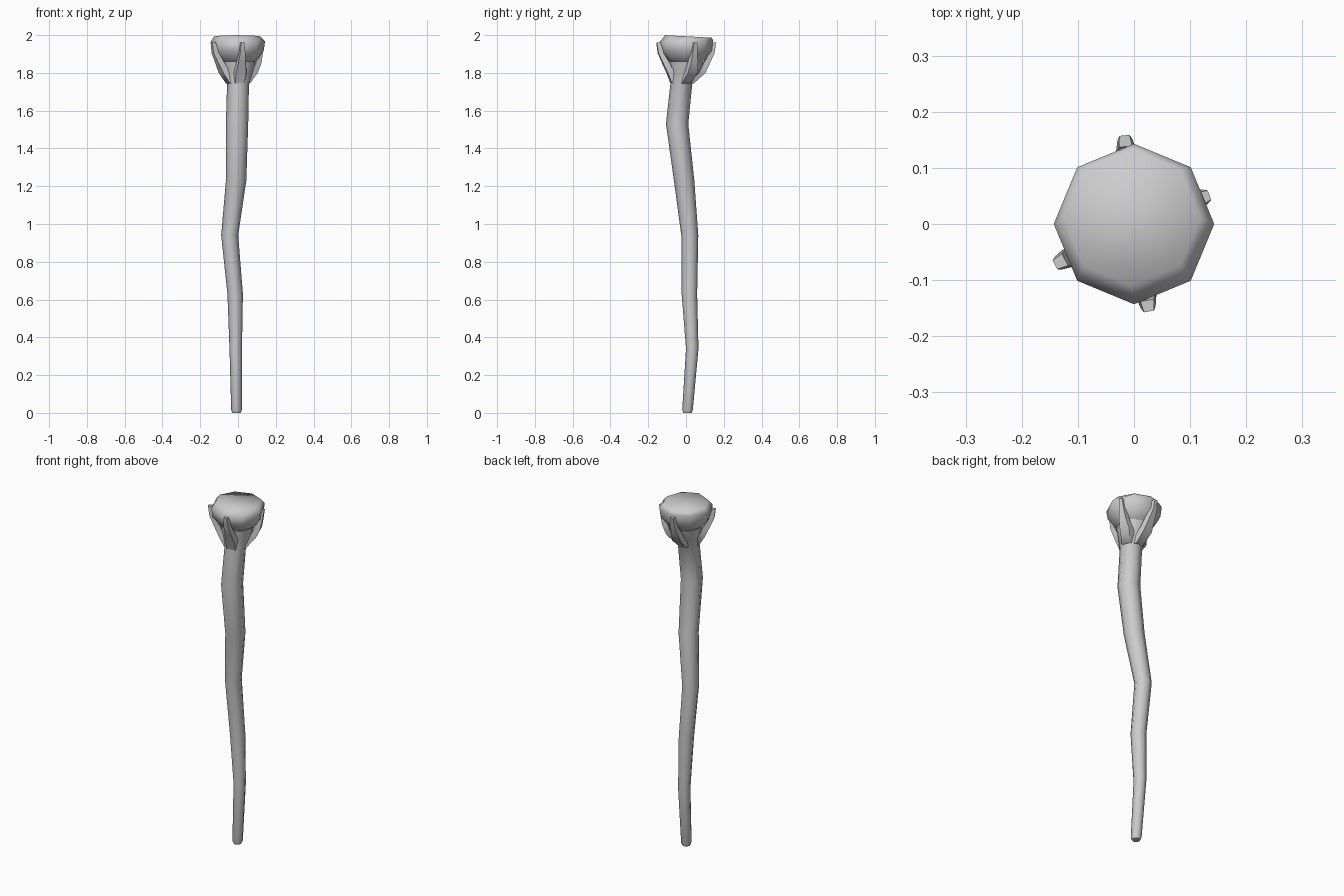
import bpy, bmesh, math
from mathutils import Vector

if "Cube" in bpy.data.objects:
    bpy.data.objects.remove(bpy.data.objects["Cube"])


def finish(name, bm, angle):
    bmesh.ops.recalc_face_normals(bm, faces=bm.faces[:])
    me = bpy.data.meshes.new(name)
    bm.to_mesh(me)
    bm.free()
    ob = bpy.data.objects.new(name, me)
    bpy.context.collection.objects.link(ob)
    bpy.ops.object.select_all(action='DESELECT')
    ob.select_set(True)
    bpy.context.view_layer.objects.active = ob
    bpy.ops.object.shade_smooth_by_angle(angle=math.radians(angle))
    return ob


def skin(bm, loops):
    """Bridge successive point loops and cap both ends."""
    rings = [[bm.verts.new(p) for p in loop] for loop in loops]
    n = len(rings[0])
    for a, b in zip(rings, rings[1:]):
        for i in range(n):
            j = (i + 1) % n
            bm.faces.new((a[i], a[j], b[j], b[i]))
    bm.faces.new(rings[0][::-1])
    bm.faces.new(rings[-1])


def ring(x, y, z, r, n=8, tilt=0.0):
    return [(x + r * math.cos(math.tau * i / n),
             y + r * math.sin(math.tau * i / n),
             z + tilt * r * math.sin(math.tau * i / n)) for i in range(n)]


# Crooked shaft, widening upwards into a shallow cup
path = [(-.008, .008, 0, .022), (-.008, .008, .015, .028),
        (-.012, .033, .34, .033), (-.015, .018, .63, .041),
        (-.044, .02, .94, .045), (-.01, -.01, 1.23, .054),
        (-.005, -.047, 1.53, .059), (0, -.025, 1.74, .058),
        (0, -.005, 1.80, .078), (0, 0, 1.86, .092)]
bm = bmesh.new()
skin(bm, [ring(*p) for p in path])
finish("shaft", bm, 60)

# Four tapering claws that grip the stone
tips = [(-.016, .148), (.125, .048), (-.132, -.068), (.025, -.146)]
for k, (tx, ty) in enumerate(tips):
    out = Vector((tx, ty, 0)).normalized()
    side = Vector((-out.y, out.x, 0))
    reach = math.hypot(tx, ty)
    # radius, height, half width, half depth
    sections = [(.042, 1.745, .032, .018), (.083, 1.80, .036, .018),
                (.108, 1.85, .026, .017), (reach - .012, 1.905, .018, .014),
                (reach, 1.96, .012, .010)]
    loops = []
    for r, z, w, d in sections:
        shift = Vector((0, -.02, 0)) if z < 1.76 else Vector()
        c = out * r + shift + Vector((0, 0, z))
        loops.append([c + side * w * a + out * d * b
                      for a, b in ((-1, -1), (1, -1), (.75, 1), (-.75, 1))])
    bm = bmesh.new()
    skin(bm, loops)
    finish("claw_%d" % (k + 1), bm, 60)

# Faceted round stone with a slightly sloping flat top
bm = bmesh.new()
skin(bm, [ring(0, 0, 1.835, .05), ring(0, 0, 1.87, .102),
          ring(0, 0, 1.915, .136), ring(0, 0, 1.967, .143, tilt=.05),
          ring(-.004, .012, 1.993, .122, tilt=-.055)])
finish("stone", bm, 80)
